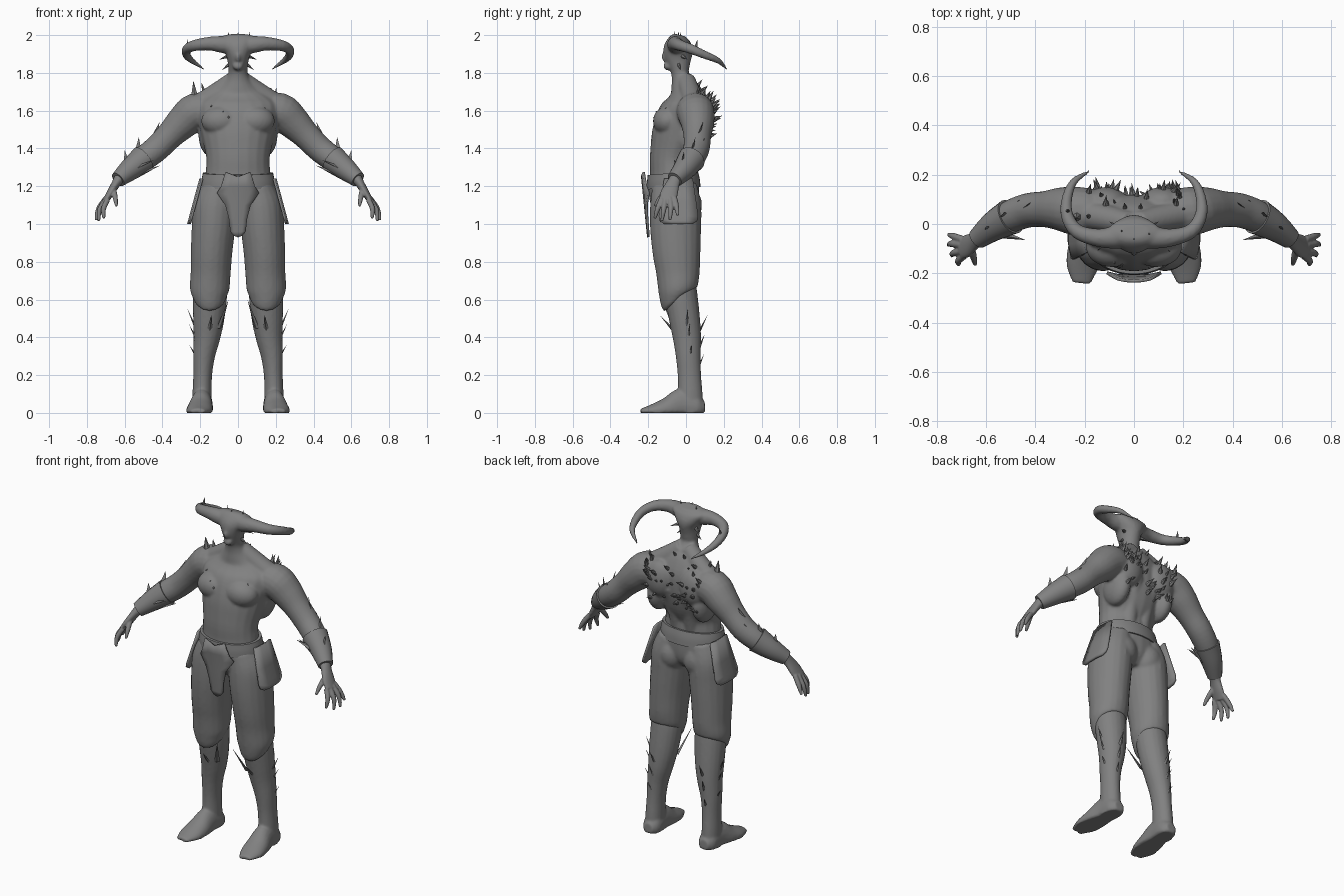
import bpy, bmesh, math, random
from mathutils import Vector, Matrix
from mathutils.bvhtree import BVHTree

cube = bpy.data.objects.get("Cube")
if cube:
    bpy.data.objects.remove(cube, do_unlink=True)

random.seed(4)
X, Y, Z = Vector((1, 0, 0)), Vector((0, 1, 0)), Vector((0, 0, 1))

grey = bpy.data.materials.new("stone grey")
grey.use_nodes = True
colour = (0.22, 0.22, 0.22, 1)
grey.diffuse_color = colour
grey.node_tree.nodes["Principled BSDF"].inputs["Base Color"].default_value = colour


def loft(bm, points, ref=Y, sides=20, steps=4):
    """Smooth tube through (x, y, z, radius[, second radius]) stations."""
    keys = [Vector(p if len(p) == 5 else (*p, p[3])) for p in points]
    keys = [keys[0] * 2 - keys[1]] + keys + [keys[-1] * 2 - keys[-2]]
    path = []
    for p, q, r, s in zip(keys, keys[1:], keys[2:], keys[3:]):
        for i in range(steps):
            t = i / steps
            path.append((q * 2 + (r - p) * t + (p * 2 - q * 5 + r * 4 - s) * t ** 2
                         + (q * 3 - p - r * 3 + s) * t ** 3) * 0.5)
    path.append(keys[-2])
    rings = []
    for i, k in enumerate(path):
        ahead, behind = path[min(i + 1, len(path) - 1)], path[max(i - 1, 0)]
        tangent = (Vector(ahead[:3]) - Vector(behind[:3])).normalized()
        side = ref.cross(tangent).normalized()
        up = tangent.cross(side)
        ring = []
        for j in range(sides):
            a = math.tau * j / sides
            ring.append(bm.verts.new(Vector(k[:3]) + side * (k[3] * math.cos(a))
                                     + up * (k[4] * math.sin(a))))
        rings.append(ring)
    for a, b in zip(rings, rings[1:]):
        for j in range(sides):
            n = (j + 1) % sides
            bm.faces.new((a[j], a[n], b[n], b[j]))
    bm.faces.new(rings[0][::-1])
    bm.faces.new(rings[-1])


def blob(bm, centre, radii):
    bmesh.ops.create_icosphere(bm, subdivisions=3, radius=1,
                               matrix=Matrix.LocRotScale(centre, None, radii))


def spike(bm, base, tip, width, thick=None, wide=X, segments=6):
    """Pointed cone, flattened into a blade when thick is given."""
    base, tip = Vector(base), Vector(tip)
    axis = (tip - base).normalized()
    flat = axis.cross(Vector(wide)).normalized()
    turn = Matrix((flat.cross(axis), flat, axis)).transposed()
    matrix = Matrix.LocRotScale((base + tip) / 2, turn.to_quaternion(),
                                (width, thick or width, 1))
    bmesh.ops.create_cone(bm, cap_ends=True, segments=segments, radius1=1, radius2=0,
                          depth=(tip - base).length, matrix=matrix)


def sheet(bm, rows):
    grid = [[bm.verts.new(p) for p in row] for row in rows]
    for a, b in zip(grid, grid[1:]):
        for j in range(len(a) - 1):
            bm.faces.new((a[j], a[j + 1], b[j + 1], b[j]))


def mirror(bm):
    new = bmesh.ops.duplicate(bm, geom=bm.verts[:] + bm.edges[:] + bm.faces[:])["geom"]
    for v in new:
        if isinstance(v, bmesh.types.BMVert):
            v.co.x *= -1
    bmesh.ops.reverse_faces(bm, faces=[f for f in new if isinstance(f, bmesh.types.BMFace)])


def finish(name, bm, voxel=0, solid=0):
    mesh = bpy.data.meshes.new(name)
    bm.to_mesh(mesh)
    mesh.materials.append(grey)
    mesh.shade_smooth()
    mesh.set_sharp_from_angle(angle=0.7)
    obj = bpy.data.objects.new(name, mesh)
    bpy.context.collection.objects.link(obj)
    if voxel:
        fuse = obj.modifiers.new("fuse", "REMESH")
        fuse.mode, fuse.voxel_size, fuse.use_smooth_shade = "VOXEL", voxel, True
        relax = obj.modifiers.new("relax", "SMOOTH")
        relax.factor, relax.iterations = 0.5, 4
    if solid:
        thicken = obj.modifiers.new("thicken", "SOLIDIFY")
        thicken.thickness, thicken.offset = solid, 0


def pair(name, bm, **options):
    finish("left_" + name, bm, **options)
    bmesh.ops.scale(bm, vec=(-1, 1, 1), verts=bm.verts)
    bmesh.ops.reverse_faces(bm, faces=bm.faces)
    finish("right_" + name, bm, **options)


# Upper body: arms, horns and muscles on one side, then mirrored
body = bmesh.new()
arm = [(.12, .04, 1.59, .09), (.22, .05, 1.595, .1), (.29, .06, 1.54, .09),
       (.36, .06, 1.47, .074), (.43, .055, 1.4, .07), (.5, .03, 1.345, .066),
       (.57, -.01, 1.29, .052), (.635, -.06, 1.235, .034)]
loft(body, arm)
loft(body, [(.02, -.05, 1.945, .045), (.08, -.055, 1.95, .046), (.15, -.055, 1.955, .037),
            (.23, -.03, 1.945, .03), (.27, .03, 1.925, .026), (.272, .1, 1.895, .022),
            (.245, .17, 1.865, .016), (.18, .215, 1.82, .006)], ref=Z, sides=12)
loft(body, [(.02, 0, 1.76, .05), (.1, .02, 1.7, .055), (.2, .04, 1.63, .06)])
loft(body, [(.045, 0, 1.27, .045), (.05, .025, 1.4, .05), (.06, .08, 1.55, .05)])
blob(body, (.09, -.095, 1.545), (.105, .08, .08))
blob(body, (.115, .09, 1.58), (.09, .06, .11))
blob(body, (.15, .03, 1.48), (.06, .1, .12))
mirror(body)

# Trunk, neck and head
loft(body, [(0, -.07, 1.2, .18, .125), (0, -.07, 1.27, .172, .12), (0, -.07, 1.35, .168, .122),
            (0, -.045, 1.45, .19, .14), (0, -.02, 1.55, .21, .14), (0, 0, 1.63, .21, .12),
            (0, 0, 1.69, .15, .09), (0, -.015, 1.74, .085, .066), (0, -.03, 1.79, .053, .047),
            (0, -.035, 1.83, .052, .055), (0, -.042, 1.89, .062, .076),
            (0, -.04, 1.94, .09, .076), (0, -.035, 1.98, .11, .055), (0, -.03, 2, .06, .03)])
blob(body, (0, -.095, 1.835), (.028, .025, .022))
blob(body, (0, -.11, 1.885), (.014, .02, .028))
finish("upper_body", body, voxel=0.008)

# Spines over the back, shoulders, neck and crown
tree = BVHTree.FromBMesh(body)
spines = bmesh.new()
for i in range(54):
    start = Vector((random.uniform(-.2, .2), 1, random.uniform(1.44, 1.74)))
    hit, normal, _, _ = tree.ray_cast(start, -Y)
    if hit and (abs(hit.x) < .17 or hit.z > 1.55):
        lean = (normal + Z * 0.5).normalized()
        size = random.uniform(.02, .055)
        spike(spines, hit - lean * .012, hit + lean * size, .006 + size * .18)
for x, y, size in ((-.23, .03, .07), (-.18, .03, .04), (-.27, .05, .035), (.2, .06, .03),
                   (-.05, -.03, .02), (.06, -.04, .02), (.0, -.06, .015)):
    hit, normal, _, _ = tree.ray_cast(Vector((x, y, 3)), -Z)
    if hit:
        spike(spines, hit - Z * .015, hit + (normal + Z * .5).normalized() * size, size * .3)
for x, z in ((-.08, 1.6), (-.05, 1.57), (-.14, 1.63), (.14, 1.62)):
    hit, normal, _, _ = tree.ray_cast(Vector((x, -1, z)), Y)
    spike(spines, hit - normal * .01, hit + normal * .015 - Z * .015, .01)
for side in (-1, 1):
    spike(spines, (side * .04, -.04, 1.85), (side * .085, -.03, 1.815), .012)
    spike(spines, (side * .05, -.02, 1.89), (side * .1, .01, 1.87), .012)
finish("spines", spines)

# Hands with four fingers and a thumb
hand = bmesh.new()
loft(hand, [(.62, -.048, 1.25, .033, .033), (.645, -.068, 1.215, .024, .035),
            (.675, -.088, 1.165, .02, .046), (.7, -.1, 1.125, .016, .044)])
for a, b, c in (((.695, -.062, 1.14), (.73, -.05, 1.09), (.752, -.043, 1.045)),
                ((.7, -.085, 1.135), (.738, -.08, 1.08), (.752, -.085, 1.02)),
                ((.698, -.11, 1.13), (.732, -.118, 1.075), (.738, -.128, 1.015)),
                ((.69, -.13, 1.13), (.712, -.15, 1.08), (.71, -.165, 1.03)),
                ((.66, -.09, 1.19), (.65, -.135, 1.14), (.643, -.165, 1.095))):
    loft(hand, [(*a, .015), (*b, .014), (*c, .008)], sides=10)
pair("hand", hand, voxel=0.0045)

# Forearm guards and their swept blades
guard = bmesh.new()
loft(guard, [(x, y, z, r + .008) for x, y, z, r in arm[5:]] )
pair("forearm_guard", guard)
blades = bmesh.new()
along = (.6, -.4, -.5)
for base, tip, width in (((.475, .04, 1.37), (.415, .09, 1.54), .035),
                         ((.53, .02, 1.34), (.525, .05, 1.46), .03),
                         ((.585, -.02, 1.3), (.6, -.01, 1.39), .025),
                         ((.51, .06, 1.35), (.46, .1, 1.46), .025),
                         ((.54, -.04, 1.3), (.44, -.065, 1.34), .02),
                         ((.52, -.01, 1.27), (.41, -.0, 1.31), .02)):
    spike(blades, base, tip, width, thick=.009, wide=along, segments=4)
pair("forearm_blades", blades)

# Trousers: pelvis and thighs, with the hem lower at the front
trousers = bmesh.new()
loft(trousers, [(.1, -.06, 1.2, .09, .12), (.12, -.055, 1.1, .115, .135),
                (.13, -.055, .98, .115, .135), (.14, -.05, .85, .11, .127),
                (.145, -.042, .74, .106, .115), (.15, -.04, .66, .105, .105),
                (.15, -.04, .62, .092, .095), (.15, -.035, .605, .08, .08)])
for v in trousers.verts:
    if v.co.z < .75:
        v.co.z += (v.co.y + .04) * (.75 - v.co.z) * 2.7
blob(trousers, (.09, .0, 1.1), (.09, .085, .1))
blob(trousers, (.15, -.09, .66), (.07, .055, .06))
mirror(trousers)
loft(trousers, [(0, -.06, 1.04, .1, .08), (0, -.06, 1.1, .19, .125),
                (0, -.065, 1.2, .19, .135), (0, -.068, 1.26, .182, .13)])
finish("trousers", trousers, voxel=0.009)

# Waistband
belt = bmesh.new()
loft(belt, [(0, -.065, 1.19, .198, .142), (0, -.067, 1.23, .194, .14),
            (0, -.07, 1.27, .186, .133)], sides=40)
finish("waistband", belt)

# Front cloth, curved around the body
cloth = bmesh.new()
sheet(cloth, [[(w * t, -.2 - (z - .93) * .1 + (w * t) ** 2 * 2, z + drop * abs(t))
               for t in (-1, -.5, 0, .5, 1)]
              for z, w, drop in ((.93, .022, .008), (.96, .04, 0), (1.03, .048, 0),
                                 (1.1, .066, 0), (1.15, .11, .015), (1.2, .088, 0),
                                 (1.25, .065, .025))])
finish("front_cloth", cloth, solid=.012)

# Hanging hip plates
plate = bmesh.new()
sheet(plate, [[(.2 + (1.24 - z) * .27 - t * t * .01, y + t * half, z) for t in (-1, -.4, .4, 1)]
              for z, y, half in ((1.24, -.04, .075), (1.12, -.04, .093),
                                 (1.04, -.04, .104), (1.015, -.04, .098), (1, -.04, .075))])
pair("hip_plate", plate, solid=.012)

# Boots with flat soles
boot = bmesh.new()
loft(boot, [(.146, -.03, .7, .085, .08), (.148, -.025, .62, .09, .086), (.155, -.008, .5, .083, .082),
            (.165, .005, .4, .071, .075), (.18, .012, .3, .058, .066), (.187, .018, .2, .05, .062),
            (.19, .022, .1, .051, .066), (.19, .022, 0, .052, .072)])
loft(boot, [(.188, .1, .03, .03, .03), (.188, .06, .03, .054, .07), (.192, -.02, .04, .057, .09),
            (.2, -.1, .02, .068, .062), (.208, -.17, .01, .066, .04),
            (.212, -.24, .008, .038, .014)], ref=Z)
for v in boot.verts:
    v.co.z = max(v.co.z, 0)
pair("boot", boot, voxel=0.0075)

# Shin blades
shin = bmesh.new()
for base, tip in (((.215, 0, .43), (.268, .01, .55)), ((.21, .01, .37), (.26, .02, .47)),
                  ((.21, .02, .28), (.258, .03, .36)), ((.1, -.06, .45), (.05, -.13, .6)),
                  ((.15, -.07, .44), (.14, -.14, .52)), ((.16, .06, .41), (.17, .115, .52)),
                  ((.17, .065, .33), (.18, .1, .42)), ((.18, .06, .23), (.19, .095, .31))):
    spike(shin, base, tip, .016, thick=.008, wide=Z.cross(Vector(tip) - Vector(base)), segments=4)
pair("shin_blades", shin)
